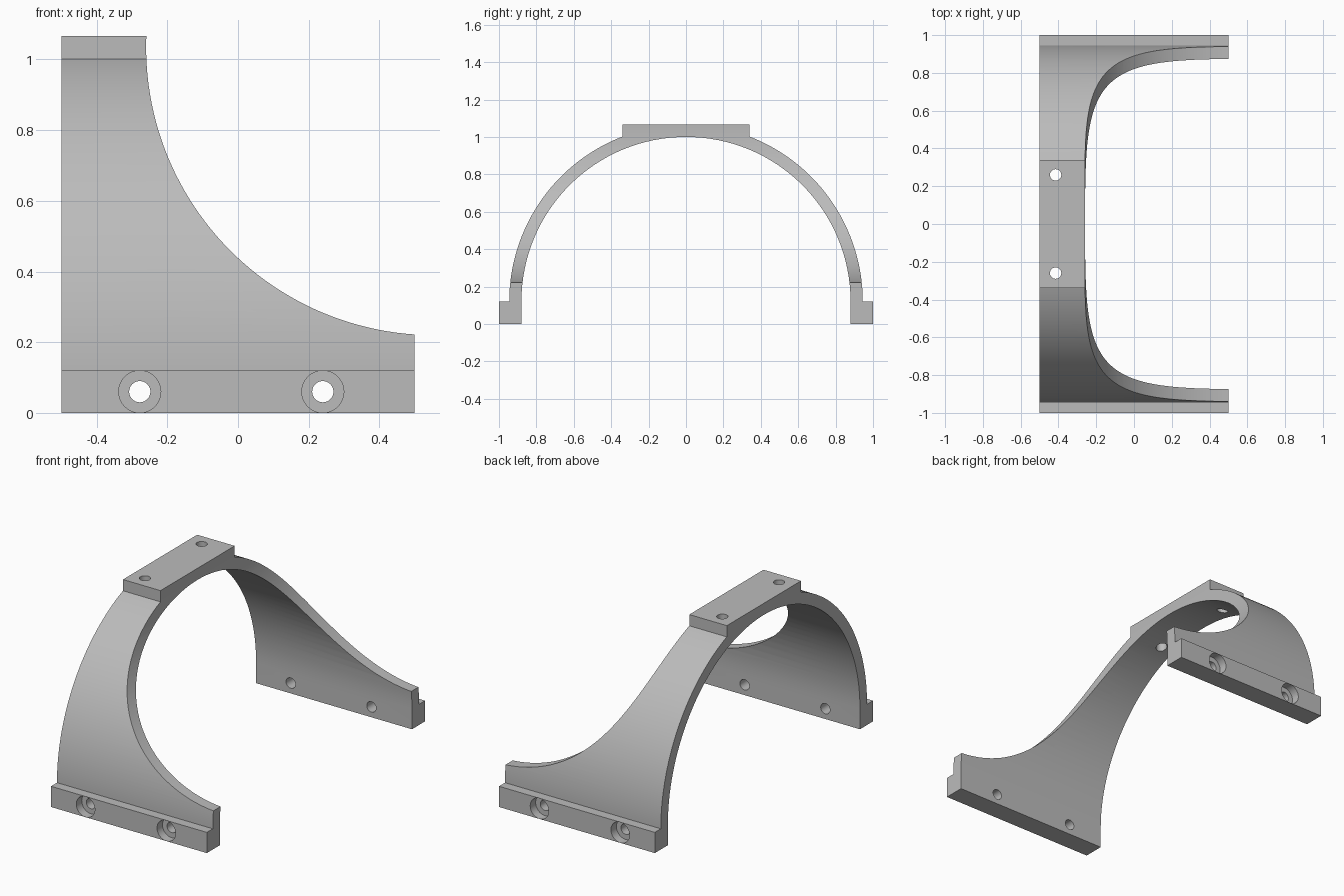
import bpy, bmesh, math
from mathutils import Matrix, Vector

cube = bpy.data.objects.get("Cube")
if cube:
    bpy.data.objects.remove(cube, do_unlink=True)

# Main dimensions
HALF_X = 0.5
SPRING_Z = 0.12          # height where the arch begins
R_IN, R_OUT = 0.88, 0.945
PAD_Y, PAD_TOP = 0.34, 1.067
STEPS = 64

grey = bpy.data.materials.new("light grey")
grey.use_nodes = True
colour = (0.5, 0.5, 0.5, 1.0)
grey.diffuse_color = colour
grey.node_tree.nodes["Principled BSDF"].inputs["Base Color"].default_value = colour


def finish(bm, name):
    bmesh.ops.recalc_face_normals(bm, faces=bm.faces[:])
    mesh = bpy.data.meshes.new(name)
    bm.to_mesh(mesh)
    bm.free()
    mesh.materials.append(grey)
    obj = bpy.data.objects.new(name, mesh)
    bpy.context.collection.objects.link(obj)
    return obj


def cylinder(name, radius, centre, axis, length, sides=48):
    bm = bmesh.new()
    turn = Vector(axis).to_track_quat('Z', 'Y').to_matrix().to_4x4()
    bmesh.ops.create_cone(bm, cap_ends=True, segments=sides, radius1=radius,
                          radius2=radius, depth=length,
                          matrix=Matrix.Translation(centre) @ turn)
    return finish(bm, name)


def arc(radius, start, end):
    for i in range(STEPS + 1):
        a = start + (end - start) * i / STEPS
        yield radius * math.cos(a), SPRING_Z + radius * math.sin(a)


# Arch section with stepped feet and flat top pad, extruded along x
pad_angle = math.acos(PAD_Y / R_OUT)
half = [(R_IN, 0), (1, 0), (1, SPRING_Z), *arc(R_OUT, 0, pad_angle), (PAD_Y, PAD_TOP)]
section = half + [(-y, z) for y, z in reversed(half)] + list(arc(R_IN, math.pi, 0))
bm = bmesh.new()
face = bm.faces.new([bm.verts.new((-HALF_X, y, z)) for y, z in section])
swept = bmesh.ops.extrude_face_region(bm, geom=[face])["geom"]
bmesh.ops.translate(bm, vec=(2 * HALF_X, 0, 0),
                    verts=[g for g in swept if isinstance(g, bmesh.types.BMVert)])
bracket = finish(bm, "arched_bracket")

# Large sweeping cutout, pad screw holes and counterbored foot holes
cutters = [cylinder("sweep_cutter", 0.815, (0.555, 0, 1.035), (0, 1, 0), 3, 192)]
for side in (-1, 1):
    cutters.append(cylinder("pad_hole_cutter", 0.03, (-0.415, side * 0.26, 1), (0, 0, 1), 0.5))
    for x in (-0.278, 0.24):
        cutters.append(cylinder("foot_hole_cutter", 0.03, (x, side * 0.95, 0.06), (0, 1, 0), 0.3))
        cutters.append(cylinder("counterbore_cutter", 0.0595, (x, side, 0.06), (0, 1, 0), 0.1))

bpy.context.view_layer.objects.active = bracket
for cutter in cutters:
    cutter.hide_render = True
    mod = bracket.modifiers.new("cut", 'BOOLEAN')
    mod.operation = 'DIFFERENCE'
    mod.solver = 'EXACT'
    mod.object = cutter
    bpy.ops.object.modifier_apply(modifier=mod.name)
    bpy.data.objects.remove(cutter, do_unlink=True)

# Smooth curved walls with crisp edges
bpy.ops.object.select_all(action='DESELECT')
bracket.select_set(True)
bpy.ops.object.shade_smooth_by_angle(angle=math.radians(25))
